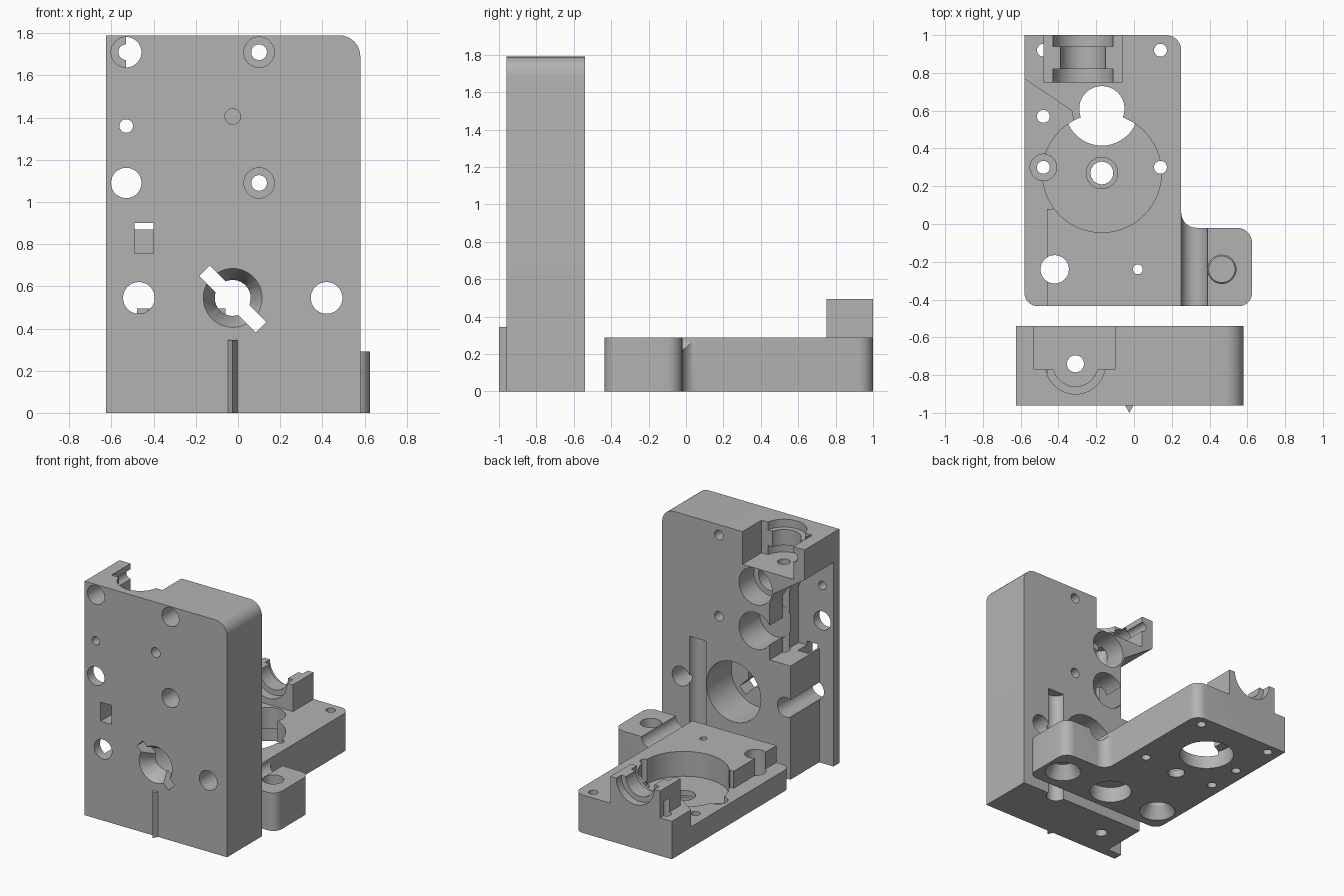
import bpy, bmesh, math
from mathutils import Vector, Matrix

old = bpy.data.objects.get("Cube")
if old:
    bpy.data.objects.remove(old, do_unlink=True)

grey = bpy.data.materials.new("plain_grey")
grey.use_nodes = True
grey.diffuse_color = (0.45, 0.45, 0.45, 1)
grey.node_tree.nodes["Principled BSDF"].inputs["Base Color"].default_value = (0.45, 0.45, 0.45, 1)


def finish(bm, name):
    bmesh.ops.recalc_face_normals(bm, faces=bm.faces)
    mesh = bpy.data.meshes.new(name)
    bm.to_mesh(mesh)
    bm.free()
    mesh.materials.append(grey)
    ob = bpy.data.objects.new(name, mesh)
    bpy.context.collection.objects.link(ob)
    return ob


def rounded(corners):
    """Outline from (u, v, radius) corners, each rounded by an arc."""
    out = []
    for i, (u, v, r) in enumerate(corners):
        p = Vector((u, v))
        if r == 0:
            out.append(p)
            continue
        a = (Vector(corners[i - 1][:2]) - p).normalized()
        b = (Vector(corners[(i + 1) % len(corners)][:2]) - p).normalized()
        centre = p + (a + b) * r
        for k in range(9):
            t = math.pi / 2 * k / 8
            out.append(centre - b * r * math.cos(t) - a * r * math.sin(t))
    return out


def prism(name, outline, lo, hi, axis="z"):
    """Extrude an outline along z (outline in x, y) or y (outline in x, z)."""
    bm = bmesh.new()
    place = (lambda u, v, w: (u, v, w)) if axis == "z" else (lambda u, v, w: (u, w, v))
    face = bm.faces.new([bm.verts.new(place(p[0], p[1], lo)) for p in outline])
    new = bmesh.ops.extrude_face_region(bm, geom=[face])["geom"]
    bmesh.ops.translate(bm, vec=place(0, 0, hi - lo),
                        verts=[g for g in new if isinstance(g, bmesh.types.BMVert)])
    return finish(bm, name)


def box(name, x0, x1, y0, y1, z0, z1):
    return prism(name, [(x0, y0), (x1, y0), (x1, y1), (x0, y1)], z0, z1)


def cyl(u, v, r, lo, hi, axis="z", r2=None):
    """Round cutter from lo to hi along the axis; r2 makes it a cone."""
    bm = bmesh.new()
    bmesh.ops.create_cone(bm, cap_ends=True, segments=48, radius1=r,
                          radius2=r if r2 is None else r2, depth=hi - lo)
    mid = (lo + hi) / 2
    if axis == "y":
        bmesh.ops.rotate(bm, verts=bm.verts, matrix=Matrix.Rotation(-math.pi / 2, 3, "X"))
    bmesh.ops.translate(bm, verts=bm.verts, vec=(u, v, mid) if axis == "z" else (u, mid, v))
    return finish(bm, "cutter")


def combine(body, tool, how="DIFFERENCE"):
    mod = body.modifiers.new("bool", "BOOLEAN")
    mod.operation, mod.solver, mod.object = how, "EXACT", tool
    bpy.context.view_layer.objects.active = body
    bpy.ops.object.modifier_apply(modifier=mod.name)
    bpy.data.objects.remove(tool, do_unlink=True)


def smooth(ob):
    bpy.ops.object.select_all(action="DESELECT")
    ob.select_set(True)
    bpy.context.view_layer.objects.active = ob
    bpy.ops.object.shade_smooth_by_angle(angle=math.radians(30))


# Upright body with one rounded top corner
F, B = -0.96, -0.54
body = prism("upright_body", rounded([(-0.625, 0, 0), (0.58, 0, 0), (0.58, 1.79, 0.1),
                                      (-0.625, 1.79, 0)]), F, B, "y")

# Side recess for the lever
combine(body, prism("cutter", [(-0.7, 1.61), (-0.37, 1.39), (-0.33, 1.3), (-0.33, 0.87),
                               (-0.505, 0.87), (-0.505, -0.1), (-0.7, -0.1)], -0.89, -0.4, "y"))
# Stepped socket in the top, with the feed hole under it
combine(body, box("cutter", -0.53, -0.10, -0.77, -0.4, 1.54, 1.9))
for r, lo, hi in ((0.16, 1.54, 1.61), (0.12, 1.6, 1.74), (0.16, 1.73, 1.9), (0.045, -0.1, 1.6)):
    combine(body, cyl(-0.31, -0.74, r, lo, hi))

# Screw holes: counterbored, wide and narrow
for x, z in ((0.1, 1.71), (0.1, 1.09), (-0.53, 1.71)):
    combine(body, cyl(x, z, 0.037, -1.1, -0.4, "y"))
    combine(body, cyl(x, z, 0.072, -1.1, -0.72, "y"))
for x, z, r in ((-0.53, 1.09, 0.072), (-0.53, 1.36, 0.032), (-0.47, 0.545, 0.075),
                (0.42, 0.545, 0.075)):
    combine(body, cyl(x, z, r, -1.1, -0.4, "y"))
combine(body, cyl(-0.025, 1.405, 0.037, -1.1, -0.7, "y"))
combine(body, box("cutter", -0.49, -0.4, -1.1, -0.78, 0.755, 0.9))

# Bearing seats and the large bore in the back
for x, z, r, depth in ((-0.21, 1.4, 0.14, 0.18), (-0.21, 1.4, 0.1, 0.28),
                       (-0.21, 1.06, 0.14, 0.25), (-0.025, 0.545, 0.23, 0.3)):
    combine(body, cyl(x, z, r, B - depth, -0.4, "y"))
# Centre hole with a dished mouth and a slanted slot
combine(body, cyl(-0.025, 0.545, 0.085, -1.1, -0.6, "y"))
combine(body, cyl(-0.025, 0.545, 0.14, F - 0.001, -0.85, "y", 0.08))
d, n = Vector((0.707, -0.707)), Vector((0.707, 0.707))
mid = Vector((-0.025, 0.54))
combine(body, prism("cutter", [mid + d * s * 0.19 + n * t * 0.036
                               for s, t in ((-1, -1), (1, -1), (1, 1), (-1, 1))],
                    -1.1, -0.7, "y"))
# Upright round channel in the back
combine(body, cyl(0.28, B, 0.07, -0.1, 0.87))
smooth(body)

# Pointed rib on the front
smooth(prism("front_rib", [(-0.047, F), (-0.025, -1.0), (-0.003, F)], 0, 0.345))

# Flat cover plate with a side ear
T = 0.29
plate = prism("cover_plate", rounded([(-0.58, -0.435, 0.07), (0.625, -0.435, 0.07),
                                      (0.625, -0.02, 0.08), (0.25, -0.02, 0.08),
                                      (0.25, 1.0, 0.08), (-0.58, 1.0, 0)]), 0, T)
combine(plate, box("cutter", -0.48, -0.06, 0.75, 1.0, 0.2, 0.495), "UNION")

# Clamp saddle, wide at both ends and narrow between
for r, lo, hi in ((0.16, 0.7, 0.82), (0.12, 0.81, 0.95), (0.16, 0.94, 1.1)):
    combine(plate, cyl(-0.27, 0.495, r, lo, hi, "y"))

# Lever recess and gear chamber
combine(plate, prism("cutter", [(-0.7, 0.85), (-0.33, 0.6), (-0.3, 0.45), (-0.43, 0.08),
                                (-0.46, 0.08), (-0.46, -0.6), (-0.7, -0.6)], 0.16, 0.4))
combine(plate, cyl(-0.17, 0.27, 0.315, 0.1, 0.4))
# Gear shaft holes and the blind bores in the underside
for x, y, r, lo, hi in ((-0.17, 0.61, 0.12, -0.1, 0.4), (-0.17, 0.61, 0.195, -0.1, 0.13),
                        (-0.17, 0.27, 0.06, -0.1, 0.4), (-0.17, 0.27, 0.083, 0.06, 0.4),
                        (0.02, -0.24, 0.026, -0.1, 0.4), (0.02, -0.24, 0.15, -0.1, 0.12)):
    combine(plate, cyl(x, y, r, lo, hi))
# Screw holes, two with tapered mouths underneath
for x, y in ((0.14, 0.92), (0.14, 0.3), (-0.48, 0.92), (-0.48, 0.3), (-0.48, 0.57)):
    combine(plate, cyl(x, y, 0.034, -0.1, 0.4))
combine(plate, cyl(-0.48, 0.3, 0.07, 0.06, 0.4))
for x in (-0.42, 0.465):
    combine(plate, cyl(x, -0.24, 0.075, -0.1, 0.4))
    combine(plate, cyl(x, -0.24, 0.13, -0.001, 0.1, "z", 0.07))
# Round channel beside the ear
combine(plate, cyl(0.32, T, 0.07, -0.6, 0.2, "y"))
smooth(plate)
